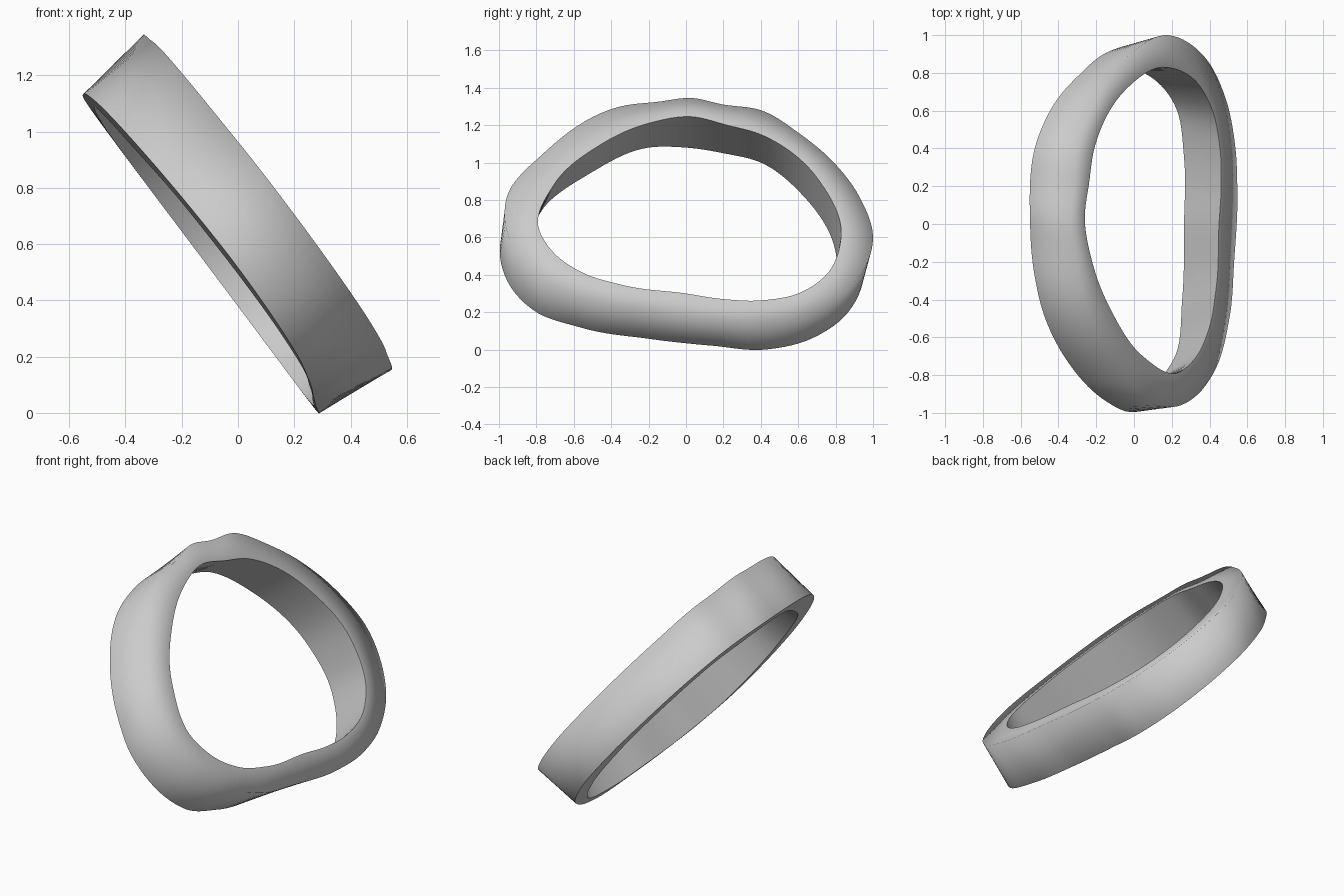
import bpy, bmesh, math
from mathutils import Vector

if "Cube" in bpy.data.objects:
    bpy.data.objects.remove(bpy.data.objects["Cube"])

SEGMENTS = 144
CENTRE = Vector((0, 0.53))   # middle of the ring as (y, u)


# Tilted frame: u runs uphill along the ring, n runs across the band.
def lower_n(y):
    return 0.24 - 0.04 * y + 0.03 * y * y


def upper_n(y):
    return 0.54 - 0.045 * y


# Turns outline points (y, z) and (y, x) into a smooth closed loop
def smooth_loop(side_pts, plan_pts, n_of):
    pts = [Vector((y, (z - 0.6 * n_of(y)) / 0.8)) for y, z in side_pts]
    pts += [Vector((y, (0.8 * n_of(y) - x) / 0.6)) for y, x in plan_pts]

    def angle(p):
        d = p - CENTRE
        return math.atan2(d.y, d.x) % math.tau

    pts.sort(key=angle)
    k = len(pts)

    def key(i):
        return angle(pts[i % k]) + math.tau * (i // k), pts[i % k]

    loop = []
    for s in range(SEGMENTS):
        a = math.tau * s / SEGMENTS
        i = max(j for j in range(-1, k) if key(j)[0] <= a)
        (a0, p0), (a1, p1), (a2, p2), (a3, p3) = [key(i + d) for d in (-1, 0, 1, 2)]
        h = a2 - a1
        t = (a - a1) / h
        # knot-aware tangents keep straight runs straight
        s0, s1, s2 = (p1 - p0) / (a1 - a0), (p2 - p1) / h, (p3 - p2) / (a3 - a2)
        m1 = (s0 * h + s1 * (a1 - a0)) / (a2 - a0) * h
        m2 = (s1 * (a3 - a2) + s2 * h) / (a3 - a1) * h
        y, u = ((2*t**3 - 3*t**2 + 1) * p1 + (t**3 - 2*t**2 + t) * m1
                + (3*t**2 - 2*t**3) * p2 + (t**3 - t**2) * m2)
        n = n_of(y)
        loop.append((0.8 * n - 0.6 * u, y, 0.6 * n + 0.8 * u))
    return loop


# Four edges of the band's cross-section
outer_upper = smooth_loop(
    [(-.96, .81), (-.75, 1.06), (-.35, 1.30), (-.15, 1.325), (.03, 1.345),
     (.2, 1.31), (.4, 1.28), (.6, 1.16), (.8, .99), (.92, .83), (1.0, .6)],
    [(-.965, .23), (-.89, .35), (-.75, .44), (-.5, .505), (-.2, .53), (.2, .547),
     (.42, .535), (.65, .49), (.85, .40)], upper_n)
outer_lower = smooth_loop(
    [(-.995, .55), (-.92, .31), (-.8, .2), (-.57, .12), (-.2, .058), (.15, .02),
     (.42, 0), (.65, .05), (.85, .18), (.94, .34)],
    [(.91, -.14), (.78, -.3), (.64, -.42), (.42, -.52), (0, -.55), (-.25, -.53),
     (-.5, -.47), (-.7, -.37), (-.93, -.16)], lower_n)
inner_upper = smooth_loop(
    [(-.79, .66), (-.7, .51), (-.55, .41), (-.35, .348), (0, .3), (.2, .27), (.4, .263),
     (.6, .3), (.75, .40), (.83, .62), (.7, .92), (.4, 1.15), (.22, 1.2),
     (.03, 1.245), (-.2, 1.21), (-.45, 1.10), (-.7, .89)], [], upper_n)
inner_lower = smooth_loop(
    [(-.78, .73), (-.5, .95), (-.2, 1.08), (0, 1.08), (.2, 1.05), (.4, 1.0),
     (.6, .85), (.8, .52)],
    [(-.78, .17), (-.68, .225), (-.4, .255), (0, .265), (.35, .265),
     (.58, .235), (.8, .05)], lower_n)

# Wavy tilted band: skin the four edge loops into a closed ring
bm = bmesh.new()
rings = [[bm.verts.new(p) for p in loop]
         for loop in (outer_lower, outer_upper, inner_upper, inner_lower)]
for a, b in zip(rings, rings[1:] + rings[:1]):
    for i in range(SEGMENTS):
        j = (i + 1) % SEGMENTS
        bm.faces.new((a[i], a[j], b[j], b[i]))
bmesh.ops.recalc_face_normals(bm, faces=bm.faces[:])
for f in bm.faces:
    f.smooth = True
# Crisp edges everywhere but the soft outer top edge
for ring in (rings[0], rings[2], rings[3]):
    for i in range(SEGMENTS):
        bm.edges.get((ring[i], ring[(i + 1) % SEGMENTS])).smooth = False
mesh = bpy.data.meshes.new("tilted_band")
bm.to_mesh(mesh)
bm.free()
band = bpy.data.objects.new("tilted_band", mesh)
bpy.context.collection.objects.link(band)
